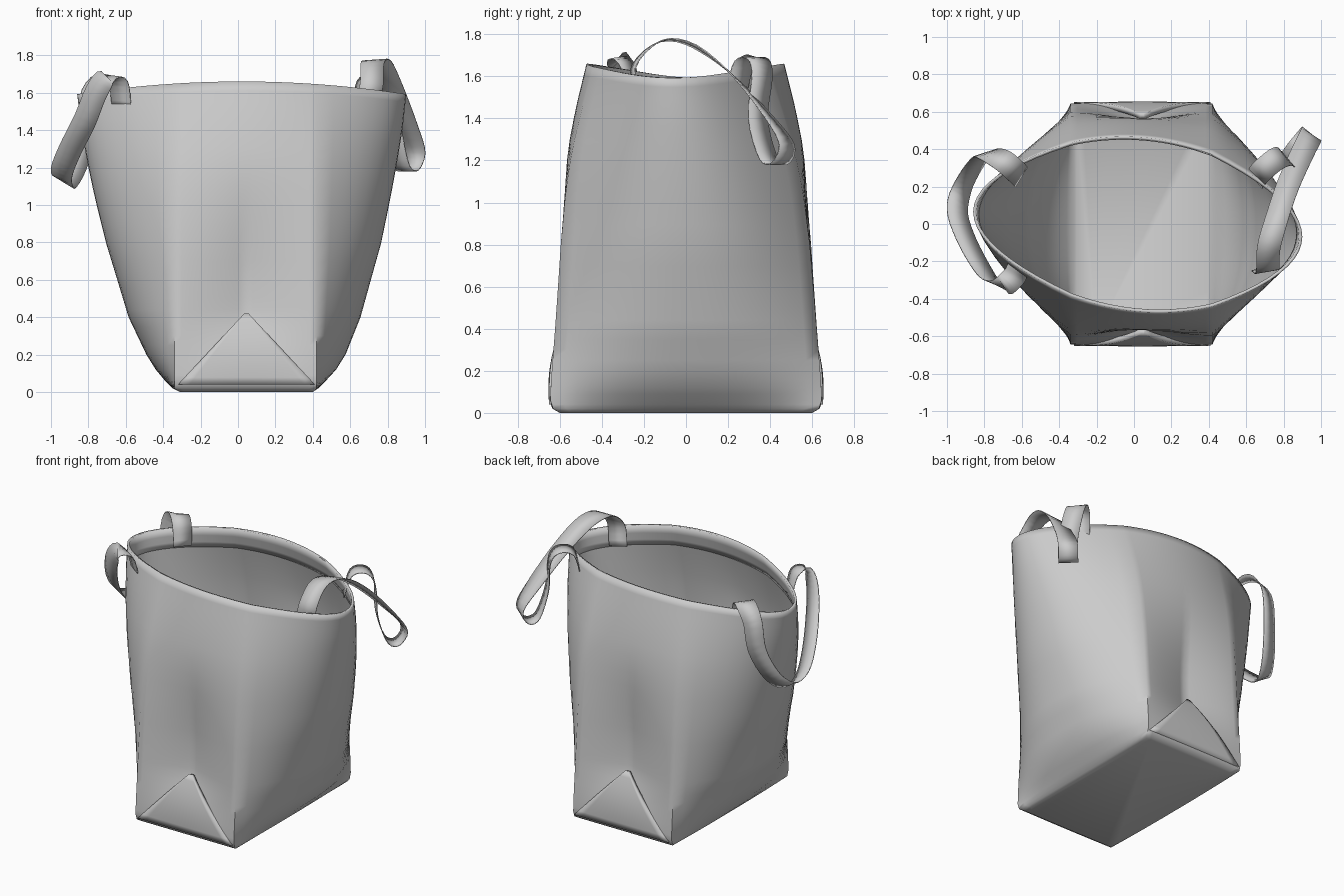
import bpy, math
from mathutils import Vector

if "Cube" in bpy.data.objects:
    bpy.data.objects.remove(bpy.data.objects["Cube"])

XL, XR = -0.34, 0.42          # vertical corner creases of the end panels
# height, left tip, right tip, panel centre depth, panel corner depth
ROWS = [(0.00, -0.31, 0.40, 0.600, 0.600),
        (0.02, -0.35, 0.43, 0.635, 0.632),
        (0.06, -0.39, 0.47, 0.650, 0.645),
        (0.12, -0.44, 0.525, 0.648, 0.643),
        (0.20, -0.49, 0.575, 0.642, 0.638),
        (0.40, -0.585, 0.655, 0.625, 0.622),
        (0.80, -0.705, 0.765, 0.605, 0.592),
        (1.05, -0.765, 0.815, 0.585, 0.565),
        (1.25, -0.805, 0.850, 0.560, 0.530),
        (1.45, -0.838, 0.88, 0.520, 0.475),
        (1.66, -0.86, 0.90, 0.467, 0.410)]
LEVELS = [0, .008, .02, .04, .06, .09, .12, .16, .2, .25, .3, .35, .4, .44, .5, .6, .7,
          .8, .9, 1.0, 1.1, 1.2, 1.3, 1.4, 1.48, 1.55, 1.61, 1.66]
N = 20


def add_mesh(name, verts, faces, thickness=0.0, angle=60):
    me = bpy.data.meshes.new(name)
    me.from_pydata([tuple(v) for v in verts], [], faces)
    ob = bpy.data.objects.new(name, me)
    bpy.context.collection.objects.link(ob)
    if thickness:
        m = ob.modifiers.new("thickness", 'SOLIDIFY')
        m.thickness, m.offset = thickness, -1
    bpy.ops.object.select_all(action='DESELECT')
    ob.select_set(True)
    bpy.context.view_layer.objects.active = ob
    bpy.ops.object.shade_smooth_by_angle(angle=math.radians(angle))
    return ob


def section(z):
    for a, b in zip(ROWS, ROWS[1:]):
        if z <= b[0]:
            t = (z - a[0]) / (b[0] - a[0])
            return [p + (q - p) * t for p, q in zip(a, b)]
    return list(ROWS[-1])


def smooth(a, b, x):
    t = min(1, max(0, (x - a) / (b - a)))
    return t * t * (3 - 2 * t)


def ring(z, inset=0.0):
    """One horizontal outline: two nearly flat end panels, two bowed sides."""
    _, tl, tr, yf, yc = section(z)
    tl, tr, yf, yc = tl + inset, tr - inset, yf - inset, yc - inset
    cl, cr = max(XL, tl), min(XR, tr)
    dent = 0.085 * smooth(0.03, 0.45, z) * (1 - smooth(0.5, 1.3, z))
    us = [-1 + 2 * i / N for i in range(N)]
    depth = [yc + (yf - yc) * (1 - u * u) - dent * (1 - abs(u)) ** 1.4 for u in us]
    mid, half = (cl + cr) / 2, (cr - cl) / 2
    bow = [abs(u) ** (2.35 - 0.35 * z / 1.66) for u in us]
    pts = [(mid + half * u, -d) for u, d in zip(us, depth)]
    pts += [(tr - (tr - cr) * b, yc * u) for u, b in zip(us, bow)]
    pts += [(mid - half * u, d) for u, d in zip(us, depth)]
    pts += [(tl - (tl - cl) * b, -yc * u) for u, b in zip(us, bow)]
    # the mouth twists slightly and dips towards its two tips
    k = (z / 1.66) ** 3
    return [Vector((x, y - 0.075 * k * x, z - 0.068 * k * ((x - 0.02) / 0.88) ** 2))
            for x, y in pts]


def loft(rings):
    n = len(rings[0])
    verts = [v for r in rings for v in r]
    faces = [(j * n + i, j * n + (i + 1) % n, (j + 1) * n + (i + 1) % n, (j + 1) * n + i)
             for j in range(len(rings) - 1) for i in range(n)]
    return verts, faces


# Bag body with floor
verts, faces = loft([ring(z) for z in LEVELS])
faces.append(tuple(reversed(range(4 * N))))
add_mesh("bag_body", verts, faces, 0.014)

# Folded hem inside the mouth
verts, faces = loft([ring(z, 0.010) for z in (1.51, 1.55, 1.60, 1.657)])
add_mesh("inner_hem", verts, faces, 0.008)


# Folded triangular corner flaps on front and back
def flap(name, side):
    rows, cols = 10, 12
    verts, faces = [], []
    for j in range(rows + 1):
        t = j / rows
        for i in range(cols + 1):
            u = (-1 + 2 * i / cols) * (1 - 0.97 * t)
            bulge = 0.010 * math.sin(math.pi * t) * (1 - u * u)
            verts.append((0.045 + 0.365 * u,
                          side * (0.651 - 0.062 * t * t + bulge), 0.04 + 0.38 * t))
    w = cols + 1
    for j in range(rows):
        for i in range(cols):
            f = (j * w + i, j * w + i + 1, (j + 1) * w + i + 1, (j + 1) * w + i)
            faces.append(f if side < 0 else f[::-1])
    add_mesh(name, verts, faces, 0.03)


flap("front_fold", -1)
flap("back_fold", 1)


def spline(ctrl, steps=4):
    """Catmull-Rom resampling of a control path."""
    c = [Vector(p) for p in ctrl]
    c = [2 * c[0] - c[1]] + c + [2 * c[-1] - c[-2]]
    out = []
    for p0, p1, p2, p3 in zip(c, c[1:], c[2:], c[3:]):
        for s in range(steps):
            t = s / steps
            out.append(0.5 * (2 * p1 + (p2 - p0) * t + (2 * p0 - 5 * p1 + 4 * p2 - p3) * t * t
                              + (3 * p1 - p0 - 3 * p2 + p3) * t ** 3))
    return out + [c[-2]]


# Ribbon handles
def strap(name, ctrl, widths, width=0.125):
    pts = spline(ctrl)
    n = len(pts)
    verts, faces = [], []
    for i, p in enumerate(pts):
        tan = (pts[min(i + 1, n - 1)] - pts[max(i - 1, 0)]).normalized()
        f = i / (n - 1) * (len(widths) - 1)
        k = min(int(f), len(widths) - 2)
        d = Vector(widths[k]).lerp(Vector(widths[k + 1]), f - k)
        d = (d - tan * d.dot(tan)).normalized() * width / 2
        verts += [p - d, p + d]
    for i in range(n - 1):
        faces.append((2 * i, 2 * i + 1, 2 * i + 3, 2 * i + 2))
    add_mesh(name, verts, faces, 0.006)


strap("left_handle",
      [(-.60, .25, 1.52), (-.63, .28, 1.66), (-.70, .34, 1.69), (-.78, .38, 1.60),
       (-.81, .37, 1.40), (-.87, .29, 1.21), (-.925, .18, 1.12), (-.945, .06, 1.17),
       (-.90, -.08, 1.29), (-.82, -.23, 1.45), (-.76, -.31, 1.60), (-.70, -.33, 1.685),
       (-.64, -.28, 1.66), (-.62, -.24, 1.52)],
      [(.5, .85, 0), (.85, .3, -.2), (.85, 0, -.55), (.9, -.3, -.2), (.8, -.6, 0)])
strap("right_handle",
      [(.69, -.24, 1.50), (.715, -.25, 1.65), (.72, -.13, 1.765), (.76, .02, 1.755),
       (.82, .20, 1.63), (.90, .38, 1.43), (.95, .48, 1.28), (.92, .45, 1.185),
       (.87, .39, 1.21), (.83, .34, 1.40), (.80, .36, 1.60), (.75, .34, 1.68),
       (.68, .28, 1.665), (.65, .24, 1.52)],
      [(1, .2, 0), (1, .1, .1), (.75, -.65, 0), (.65, -.75, 0), (.6, -.8, 0)])
